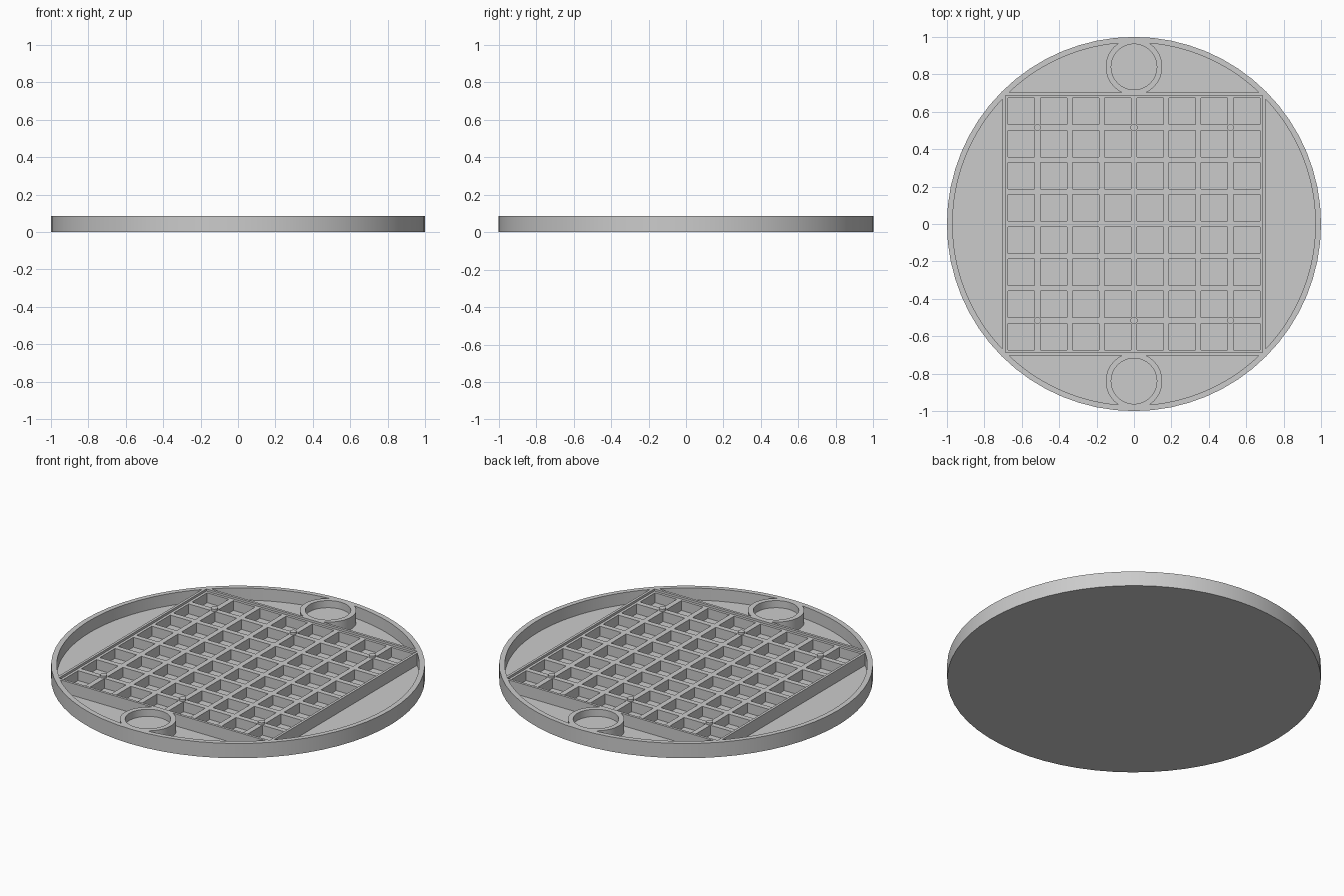
import bpy
import bmesh
from math import acos, asin, atan2, cos, sin, sqrt, pi

if "Cube" in bpy.data.objects:
    bpy.data.objects.remove(bpy.data.objects["Cube"])

HEIGHT, FLOOR, GRID_TOP = 0.087, 0.016, 0.074
RIM_IN, FRAME_IN, FRAME_OUT = 0.97, 0.688, 0.703
CUP_Y, CUP_IN, CUP_OUT, CUP_FLOOR = 0.84, 0.122, 0.151, 0.045
PITCH, CELL = 0.172, 0.141

grey = bpy.data.materials.new("plain_grey")
grey.use_nodes = True
colour = (0.6, 0.6, 0.6, 1)
grey.diffuse_color = colour
grey.node_tree.nodes["Principled BSDF"].inputs["Base Color"].default_value = colour


def arc(cx, cy, r, start, end, steps):
    return [(cx + r * cos(start + (end - start) * i / steps),
             cy + r * sin(start + (end - start) * i / steps)) for i in range(steps + 1)]


def circle(cx, cy, r, steps):
    return arc(cx, cy, r, 0, 2 * pi, steps)[:-1]


def square(cx, cy, h):
    return [(cx - h, cy - h), (cx + h, cy - h), (cx + h, cy + h), (cx - h, cy + h)]


def prisms(name, outlines):
    """One object of upright prisms, each from (outline, bottom, top)."""
    bm = bmesh.new()
    for points, bottom, top in outlines:
        low = [bm.verts.new((x, y, bottom)) for x, y in points]
        high = [bm.verts.new((x, y, top)) for x, y in points]
        bm.faces.new(low)
        bm.faces.new(high)
        for i in range(len(points)):
            j = (i + 1) % len(points)
            bm.faces.new((low[i], low[j], high[j], high[i]))
    bmesh.ops.recalc_face_normals(bm, faces=bm.faces)
    mesh = bpy.data.meshes.new(name)
    bm.to_mesh(mesh)
    bm.free()
    mesh.materials.append(grey)
    obj = bpy.data.objects.new(name, mesh)
    bpy.context.collection.objects.link(obj)
    return obj


def carve(obj, outlines):
    cutter = prisms("cutter", outlines)
    cutter.hide_render = True
    mod = obj.modifiers.new("carve", "BOOLEAN")
    mod.operation, mod.solver, mod.object = "DIFFERENCE", "EXACT", cutter
    graph = bpy.context.evaluated_depsgraph_get()
    mesh = bpy.data.meshes.new_from_object(obj.evaluated_get(graph))
    obj.modifiers.clear()
    obj.data = mesh
    bpy.data.objects.remove(cutter)


def smooth(obj):
    bpy.ops.object.select_all(action="DESELECT")
    obj.select_set(True)
    bpy.context.view_layer.objects.active = obj
    bpy.ops.object.shade_smooth_by_angle(angle=0.5)


# Round tray with a shallow square recess
tray = prisms("round_tray", [(circle(0, 0, 1, 64), 0, HEIGHT)])
carve(tray, [(square(0, 0, FRAME_IN), GRID_TOP, HEIGHT + 0.1)])

# Grid cells
centres = [(i - 3.5) * PITCH for i in range(8)]
pockets = [(square(x, y, CELL / 2), FLOOR, HEIGHT + 0.1) for x in centres for y in centres]

# Side pockets between frame and rim
half = acos(FRAME_OUT / RIM_IN)
side = arc(0, 0, RIM_IN, -half, half, 32)

# Corner pockets bounded by rim, frame and cup wall
meet_y = (RIM_IN ** 2 + CUP_Y ** 2 - CUP_OUT ** 2) / (2 * CUP_Y)
meet_x = sqrt(RIM_IN ** 2 - meet_y ** 2)
corner = arc(0, 0, RIM_IN, asin(FRAME_OUT / RIM_IN), atan2(meet_y, meet_x), 14)
corner += arc(0, CUP_Y, CUP_OUT, atan2(meet_y - CUP_Y, meet_x),
              asin((FRAME_OUT - CUP_Y) / CUP_OUT), 20)[1:]

for s in (-1, 1):
    pockets.append(([(s * x, y) for x, y in side], FLOOR, HEIGHT + 0.1))
    pockets.append((circle(0, s * CUP_Y, CUP_IN, 48), CUP_FLOOR, HEIGHT + 0.1))
    for t in (-1, 1):
        pockets.append(([(t * x, s * y) for x, y in corner], FLOOR, HEIGHT + 0.1))
carve(tray, pockets)
smooth(tray)

# Small locating pegs on the grid crossings
pegs = prisms("locating_pegs", [(circle(x * PITCH, y * PITCH, 0.019, 16), GRID_TOP - 0.01, HEIGHT)
                                for x in (-3, 0, 3) for y in (-3, 3)])
smooth(pegs)
